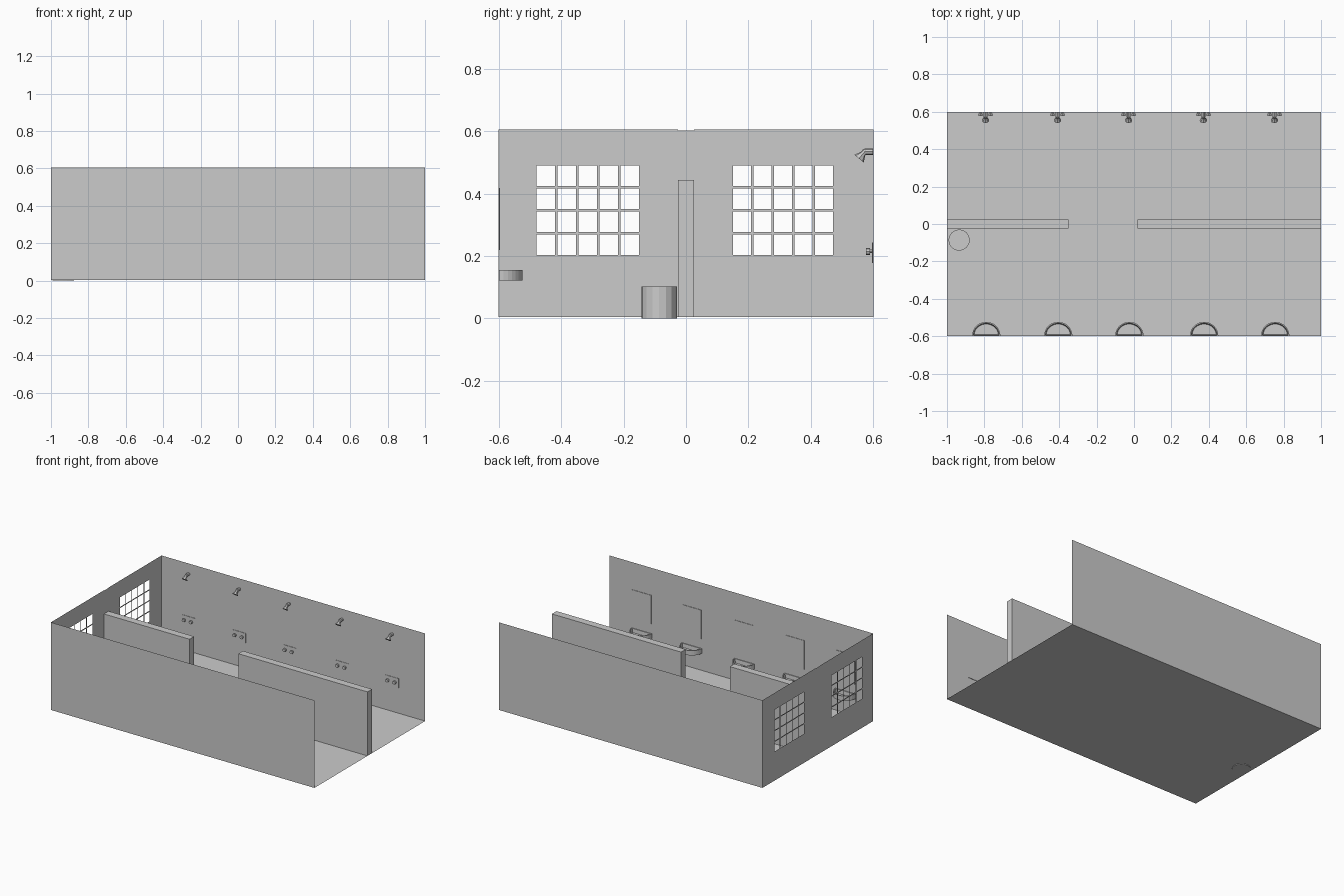
import bpy, bmesh
from math import pi, sin, cos
from mathutils import Vector

cube = bpy.data.objects.get("Cube")
if cube:
    bpy.data.objects.remove(cube)

grey = bpy.data.materials.new("plain_grey")
grey.use_nodes = True
grey.diffuse_color = (0.6, 0.6, 0.6, 1)
grey.node_tree.nodes["Principled BSDF"].inputs["Base Color"].default_value = (0.6, 0.6, 0.6, 1)

FLOOR, TOP = 0.004, 0.605
STATIONS = (-0.79, -0.405, -0.025, 0.375, 0.755)


def finish(name, bm):
    mesh = bpy.data.meshes.new(name)
    bm.to_mesh(mesh)
    bm.free()
    mesh.materials.append(grey)
    obj = bpy.data.objects.new(name, mesh)
    bpy.context.collection.objects.link(obj)
    return obj


def sheet(name, corners):
    bm = bmesh.new()
    bm.faces.new([bm.verts.new(c) for c in corners])
    return finish(name, bm)


def box(name, low, high):
    bm = bmesh.new()
    bmesh.ops.create_cube(bm, size=1)
    low, high = Vector(low), Vector(high)
    bmesh.ops.scale(bm, vec=high - low, verts=bm.verts)
    bmesh.ops.translate(bm, vec=(low + high) / 2, verts=bm.verts)
    return finish(name, bm)


def add_rod(bm, start, end, r1, r2, sides):
    start, end = Vector(start), Vector(end)
    axis = end - start
    made = bmesh.ops.create_cone(bm, cap_ends=True, segments=sides,
                                 radius1=r1, radius2=r2, depth=axis.length)
    turn = axis.to_track_quat('Z', 'Y').to_matrix()
    bmesh.ops.rotate(bm, matrix=turn, verts=made["verts"])
    bmesh.ops.translate(bm, vec=(start + end) / 2, verts=made["verts"])


# Floor and the two long walls
sheet("floor", [(-1, -0.6, FLOOR), (1, -0.6, FLOOR), (1, 0.6, FLOOR), (-1, 0.6, FLOOR)])
sheet("front_wall", [(-1, -0.6, FLOOR), (1, -0.6, FLOOR), (1, -0.6, TOP), (-1, -0.6, TOP)])
sheet("back_wall", [(1, 0.6, FLOOR), (-1, 0.6, FLOOR), (-1, 0.6, TOP), (1, 0.6, TOP)])


# End wall: a sheet of cells with the window panes left open
def pane_edges(low, high, count, bar=0.008):
    size = (high - low - bar * (count - 1)) / count
    return [low + i * (size + bar) + e for i in range(count) for e in (0, size)]


right_panes = pane_edges(-0.478, -0.15, 5)
left_panes = pane_edges(0.15, 0.47, 5)
rows = pane_edges(0.203, 0.49, 4)
ys = [-0.6] + right_panes + [-0.025, 0.025] + left_panes + [0.6]
zs = [FLOOR] + rows + [0.602, TOP]
bm = bmesh.new()
grid = [[bm.verts.new((-1, y, z)) for z in zs] for y in ys]
for i in range(len(ys) - 1):
    for j in range(len(zs) - 1):
        pane = (ys[i] in right_panes[::2] or ys[i] in left_panes[::2]) and zs[j] in rows[::2]
        notch = ys[i] == -0.025 and zs[j] == 0.602
        if not pane and not notch:
            bm.faces.new((grid[i][j], grid[i][j + 1], grid[i + 1][j + 1], grid[i + 1][j]))
finish("window_wall", bm)

# Dividing walls with a gap between them
box("right_partition", (-0.999, -0.025, FLOOR), (-0.35, 0.025, 0.443))
box("left_partition", (0.02, -0.025, FLOOR), (1, 0.025, 0.443))

# Bin in the corner
bm = bmesh.new()
add_rod(bm, (-0.935, -0.086, 0), (-0.935, -0.086, 0.102), 0.057, 0.057, 16)
finish("bin", bm)


# Half-round basin with a sunken bowl
def basin(name, x):
    bm = bmesh.new()
    steps = 16
    rings = []
    for r, back, z in ((0.076, -0.599, 0.122), (0.076, -0.599, 0.155),
                       (0.069, -0.594, 0.155), (0.064, -0.592, 0.128)):
        rings.append([bm.verts.new((x + r * cos(pi * k / steps),
                                    back + (r - 0.599 - back) * sin(pi * k / steps), z))
                      for k in range(steps + 1)])
    for a, b in zip(rings, rings[1:]):
        for k in range(steps + 1):
            n = (k + 1) % (steps + 1)
            bm.faces.new((a[k], a[n], b[n], b[k]))
    bm.faces.new(rings[0][::-1])
    bm.faces.new(rings[-1])
    finish(name, bm)


# Shower: wall pipe, bent neck and flared head
def shower(name, x):
    bm = bmesh.new()
    add_rod(bm, (x, 0.599, 0.534), (x, 0.572, 0.534), 0.01, 0.01, 8)
    add_rod(bm, (x, 0.576, 0.537), (x, 0.565, 0.525), 0.01, 0.009, 8)
    add_rod(bm, (x, 0.568, 0.529), (x, 0.554, 0.512), 0.008, 0.02, 8)
    finish(name, bm)


# Tap plate with two knobs on short stems
def taps(name, x):
    box(name + "_plate", (x - 0.05, 0.596, 0.178), (x + 0.05, 0.599, 0.243))
    bm = bmesh.new()
    for side in (-1, 1):
        kx = x + side * 0.027
        add_rod(bm, (kx, 0.598, 0.215), (kx, 0.588, 0.215), 0.006, 0.006, 8)
        add_rod(bm, (kx, 0.59, 0.215), (kx, 0.577, 0.215), 0.011, 0.011, 8)
    finish(name + "_knobs", bm)


for n, x in enumerate(STATIONS, 1):
    basin(f"basin_{n}", x)
    box(f"mirror_{n}", (x - 0.073, -0.599, 0.22), (x + 0.073, -0.596, 0.418))
    shower(f"shower_{n}", x - 0.004)
    taps(f"taps_{n}", x - 0.004)
